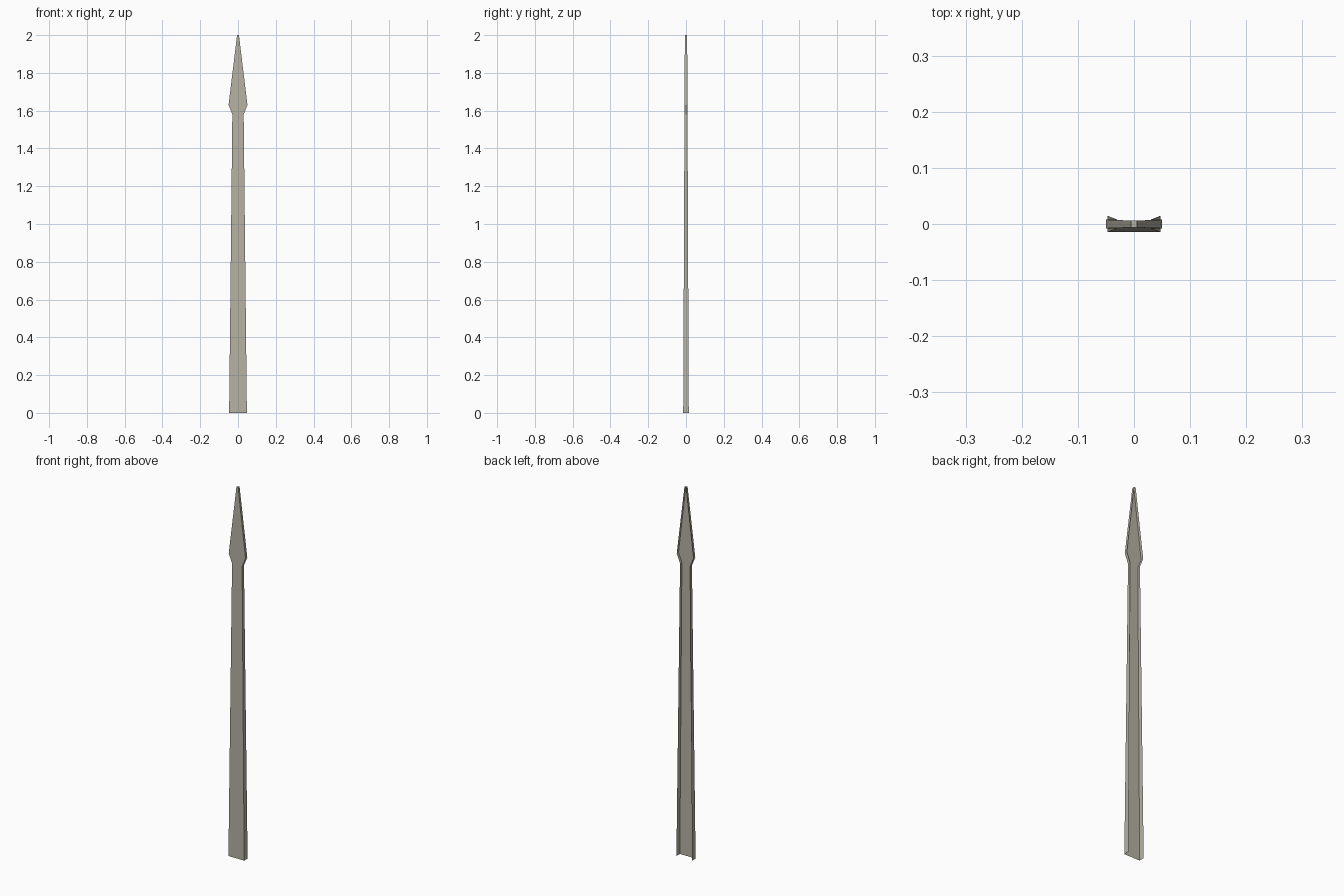
import bpy, bmesh

if "Cube" in bpy.data.objects:
    bpy.data.objects.remove(bpy.data.objects["Cube"])

# Stations along the length: height, half width, half depth
STATIONS = [
    (0.00, 0.047, 0.0147),
    (1.58, 0.030, 0.0080),
    (1.63, 0.050, 0.0077),
    (2.00, 0.005, 0.0062),
]

# Spear-shaped pointer: thin sheet folded into a channel, open at the back
bm = bmesh.new()
rings = []
for z, w, d in STATIONS:
    outline = [(-w, d), (-w, -d), (0, -d), (w, -d), (w, d)]
    rings.append([bm.verts.new((x, y, z)) for x, y in outline])
for a, b in zip(rings, rings[1:]):
    for i in range(len(a) - 1):
        bm.faces.new((a[i], a[i + 1], b[i + 1], b[i]))

# Small cap closing the tip
bm.faces.new(rings[-1])

mesh = bpy.data.meshes.new("pointed_blade")
bm.to_mesh(mesh)
bm.free()
blade = bpy.data.objects.new("pointed_blade", mesh)
bpy.context.collection.objects.link(blade)

# Warm grey metal
metal = bpy.data.materials.new("warm_grey_metal")
metal.diffuse_color = (0.47, 0.45, 0.37, 1)
metal.use_nodes = True
metal.node_tree.nodes["Principled BSDF"].inputs["Base Color"].default_value = metal.diffuse_color
mesh.materials.append(metal)
